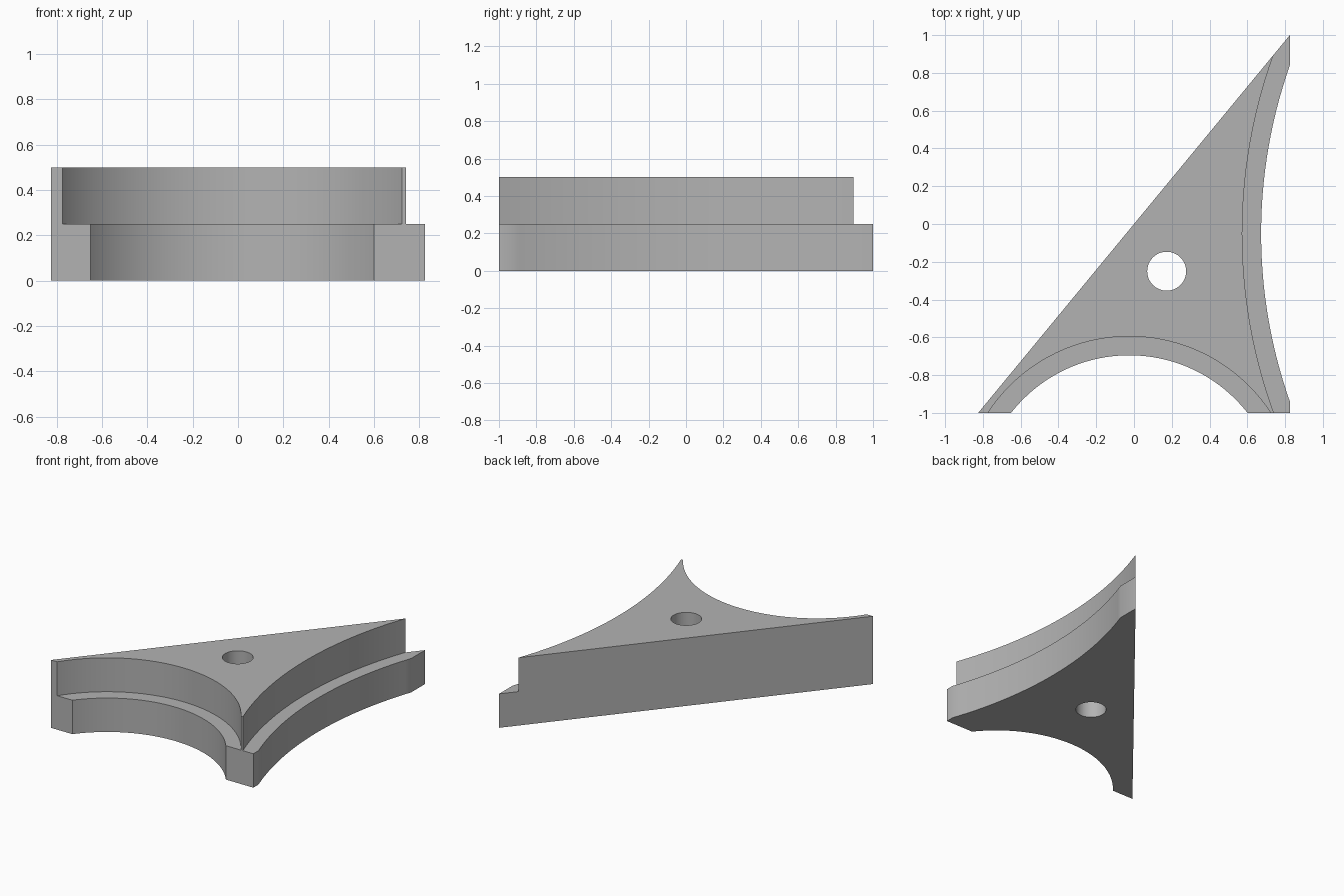
import bpy
import bmesh
import math

cube = bpy.data.objects.get("Cube")
if cube:
    bpy.data.objects.remove(cube, do_unlink=True)

HALF_X, HEIGHT, STEP = 0.825, 0.5, 0.25

grey = bpy.data.materials.new("plain_grey")
grey.use_nodes = True
colour = (0.45, 0.45, 0.45, 1)
grey.diffuse_color = colour
grey.node_tree.nodes["Principled BSDF"].inputs["Base Color"].default_value = colour


def prism(name, outline, bottom, top):
    """Extrude a flat outline from bottom to top."""
    bm = bmesh.new()
    face = bm.faces.new([bm.verts.new((x, y, bottom)) for x, y in outline])
    walls = bmesh.ops.extrude_face_region(bm, geom=[face])
    raised = [v for v in walls["geom"] if isinstance(v, bmesh.types.BMVert)]
    bmesh.ops.translate(bm, verts=raised, vec=(0, 0, top - bottom))
    bmesh.ops.recalc_face_normals(bm, faces=bm.faces)
    mesh = bpy.data.meshes.new(name)
    bm.to_mesh(mesh)
    bm.free()
    mesh.materials.append(grey)
    obj = bpy.data.objects.new(name, mesh)
    bpy.context.collection.objects.link(obj)
    return obj


def circle(x, y, radius, sides):
    angles = [math.tau * i / sides for i in range(sides)]
    return [(x + radius * math.cos(a), y + radius * math.sin(a)) for a in angles]


def cut(body, x, y, radius, sides, bottom, top):
    """Subtract an upright cylinder from the body."""
    cutter = prism("cutter", circle(x, y, radius, sides), bottom, top)
    cutter.hide_render = True
    mod = body.modifiers.new("cut", "BOOLEAN")
    mod.operation, mod.solver, mod.object = "DIFFERENCE", "EXACT", cutter
    bpy.ops.object.modifier_apply(modifier=mod.name)
    bpy.data.objects.remove(cutter, do_unlink=True)


# Triangular block
body = prism("stepped_corner_block", [(-HALF_X, -1), (HALF_X, -1), (HALF_X, 1)], 0, HEIGHT)
bpy.ops.object.select_all(action="DESELECT")
bpy.context.view_layer.objects.active = body
body.select_set(True)

# Concave front and side walls, each set back by a ledge above the step
for x, y, radius, sides in ((-0.025, -1.49, 0.795, 128), (3.353, -0.05, 2.68, 256)):
    cut(body, x, y, radius, sides, -0.1, HEIGHT + 0.1)
    cut(body, x, y, radius + 0.1, sides, STEP, HEIGHT + 0.1)

# Round through hole
cut(body, 0.173, -0.25, 0.103, 64, -0.1, HEIGHT + 0.1)

bpy.ops.object.shade_smooth_by_angle(angle=math.radians(25))
